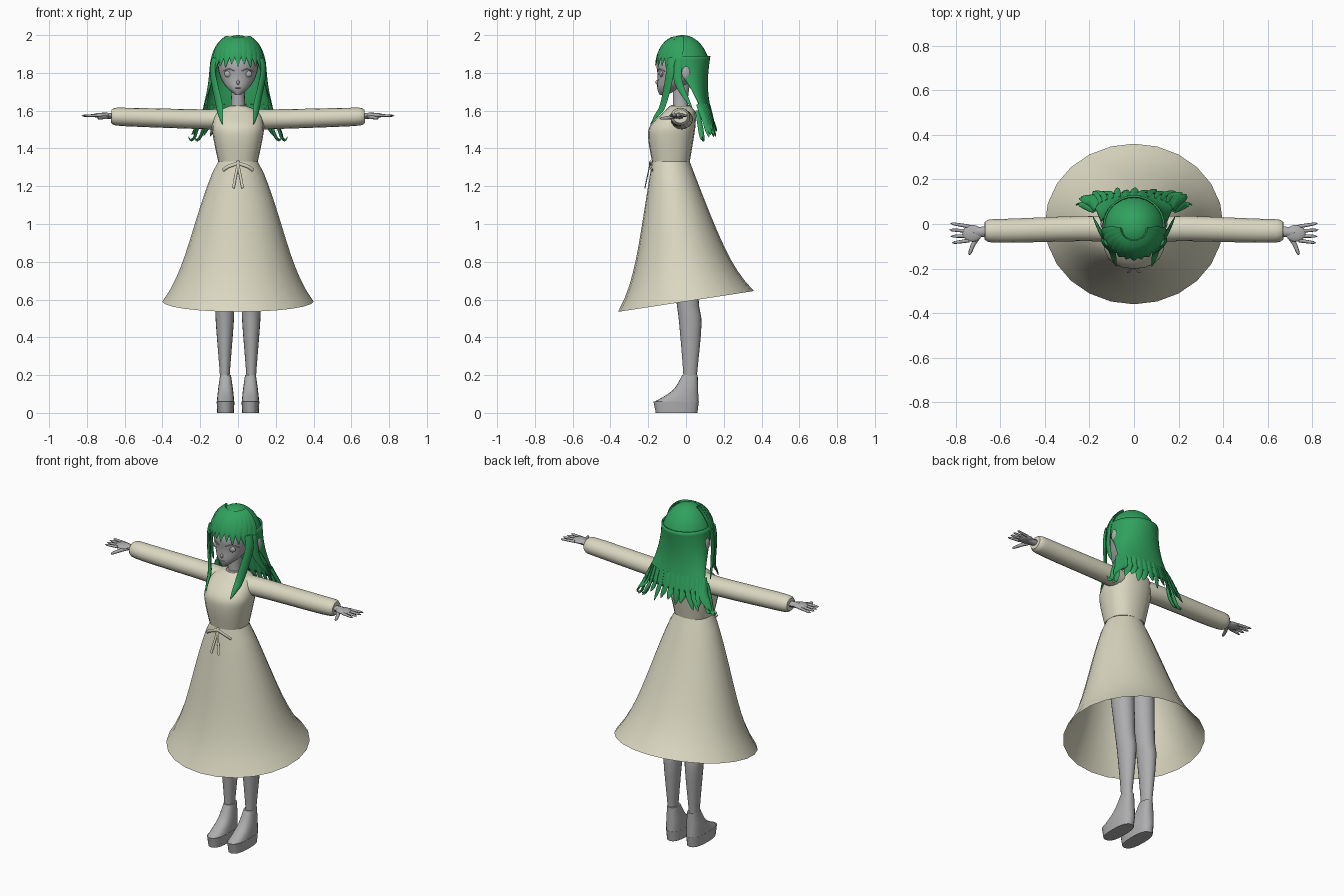
import bpy, bmesh, random
from math import sin, cos, pi, tau, copysign, radians
from mathutils import Vector

random.seed(4)
cube = bpy.data.objects.get("Cube")
if cube:
    bpy.data.objects.remove(cube, do_unlink=True)


def material(name, rgb):
    mat = bpy.data.materials.new(name)
    mat.use_nodes = True
    mat.diffuse_color = (*rgb, 1)
    mat.node_tree.nodes["Principled BSDF"].inputs["Base Color"].default_value = (*rgb, 1)
    return mat


CLOTH = material("cream cloth", (.7, .68, .53))
SKIN = material("plain grey", (.42, .42, .43))
HAIR = material("green hair", (.03, .36, .11))
SIDES = (("left", 1), ("right", -1))
FRONT, UP = (0, -1, 0), (0, 0, 1)


def finish(obj, mat):
    """Give an object its colour and smooth shading with sharp edges kept."""
    obj.data.materials.append(mat)
    bpy.ops.object.select_all(action="DESELECT")
    obj.select_set(True)
    bpy.context.view_layer.objects.active = obj
    bpy.ops.object.shade_smooth_by_angle(angle=radians(50))
    return obj


def smooth(rows, steps):
    """Catmull-Rom refinement of a list of equal-length tuples."""
    out = []
    last = len(rows) - 1
    for i in range(last):
        four = [rows[max(0, min(last, i + j))] for j in (-1, 0, 1, 2)]
        for step in range(steps):
            t = step / steps
            out.append(tuple(b + t / 2 * (c - a + t * (2 * a - 5 * b + 4 * c - d + t * (3 * (b - c) + d - a)))
                             for a, b, c, d in zip(*four)))
    return out + [tuple(rows[-1])]


def loft(name, rings, mat, closed=True, caps=True):
    """Skin a list of point rings, optionally with end caps."""
    bm = bmesh.new()
    loops = [[bm.verts.new(point) for point in ring] for ring in rings]
    count = len(loops[0])
    for low, high in zip(loops, loops[1:]):
        for i in range(count if closed else count - 1):
            j = (i + 1) % count
            bm.faces.new((low[i], low[j], high[j], high[i]))
    if caps:
        bm.faces.new(loops[0])
        bm.faces.new(loops[-1])
    bmesh.ops.recalc_face_normals(bm, faces=bm.faces)
    mesh = bpy.data.meshes.new(name)
    bm.to_mesh(mesh)
    bm.free()
    obj = bpy.data.objects.new(name, mesh)
    bpy.context.collection.objects.link(obj)
    return finish(obj, mat)


def around(angle, z, half, front, back, square=1):
    """Point on a level oval section; angle zero is the back."""
    s, c = sin(angle), cos(angle)
    return Vector((half * copysign(abs(s) ** square, s),
                   (front + back) / 2 + (back - front) / 2 * copysign(abs(c) ** square, c), z))


def body(name, rows, mat, x=0, sides=20, square=1, steps=4):
    """Stack of level sections given as z, half width, front y, back y."""
    rings = [[around(tau * i / sides, *row, square) + Vector((x, 0, 0)) for i in range(sides)]
             for row in smooth(rows, steps)]
    return loft(name, rings, mat)


def even(t):
    return 1


def leaf(t):
    return sin(pi * (1 + 3 * t) / 4)


def fingertip(t):
    return (1 - .3 * t) * (1 - t ** 8) ** .5


def cuff(t):
    return 1 - .15 * t - .2 * t ** 20


def tube(name, path, width, depth, mat, shape=even, ref=None, sides=8):
    """Flattened tube; depth lies along ref, or away from the upright axis."""
    points = [Vector(p) for p in smooth(path, 5)]
    last = len(points) - 1
    rings = []
    for i, p in enumerate(points):
        along = (points[min(i + 1, last)] - points[max(i - 1, 0)]).normalized()
        out = Vector(ref or (p.x, p.y, 0))
        out = (out - along * out.dot(along)).normalized()
        across = along.cross(out)
        size = max(shape(i / last), .03)
        rings.append([p + size * (across * width * cos(tau * j / sides) + out * depth * sin(tau * j / sides))
                      for j in range(sides)])
    return loft(name, rings, mat)


def ball(name, place, size, mat):
    bpy.ops.mesh.primitive_uv_sphere_add(segments=16, ring_count=10, location=place)
    obj = bpy.context.object
    obj.name = name
    obj.scale = size
    return finish(obj, mat)


# Skirt: widens quickly at the waist, flares at the hem and dips at the front
def skirt_point(t, angle):
    flare = .06 * t ** 6
    point = around(angle, 1.33 - .74 * t, .105 + .235 * t ** .8 + flare,
                   -.18 - .12 * t - flare, .02 + .28 * t + flare)
    point.z += .055 * t * t * cos(angle)
    return point


loft("skirt", [[skirt_point(row / 12, tau * i / 24) for i in range(24)] for row in range(13)],
     CLOTH, caps=False)

# Bodice and collar
body("bodice", [(1.33, .105, -.18, .02), (1.45, .13, -.2, .04), (1.52, .137, -.19, .05),
                (1.59, .115, -.12, .05), (1.625, .045, -.085, .02)], CLOTH, square=.85)
body("collar", [(1.61, .05, -.09, .02), (1.63, .043, -.08, .02)], CLOTH)

# Neck, head and face
body("neck", [(1.6, .045, -.07, .02), (1.65, .036, -.07, .01), (1.74, .038, -.07, .02)], SKIN)
body("head", [(1.683, .012, -.14, -.1), (1.72, .058, -.152, -.03), (1.78, .094, -.15, .07),
              (1.87, .105, -.15, .1), (1.97, .04, -.07, .04)], SKIN, sides=24)
ball("nose", (0, -.152, 1.75), (.008, .01, .012), SKIN)
ball("mouth", (0, -.15, 1.72), (.018, .005, .002), SKIN)
ball("bow_knot", (0, -.188, 1.322), (.01, .008, .014), CLOTH)

for side, s in SIDES:
    ball(f"eye_{side}", (s * .05, -.13, 1.795), (.024, .01, .018), SKIN)
    tube(f"eyelash_{side}", [(s * .02, -.149, 1.81), (s * .05, -.138, 1.82), (s * .085, -.106, 1.805)],
         .003, .004, SKIN, leaf, FRONT)
    ball(f"ear_{side}", (s * .138, 0, 1.8), (.012, .022, .035), SKIN)

    # Bow
    tube(f"bow_loop_{side}", [(0, -.19, 1.322), (s * .05, -.19, 1.305), (s * .08, -.178, 1.285)],
         .009, .004, CLOTH, ref=FRONT)
    tube(f"bow_tail_{side}", [(0, -.19, 1.32), (s * .025, -.218, 1.19)], .007, .003, CLOTH, ref=FRONT)

    # Sleeve and hand
    tube(f"sleeve_{side}", [(s * .07, -.03, 1.555), (s * .2, -.02, 1.555), (s * .55, -.03, 1.565),
                            (s * .67, -.03, 1.57)], .06, .055, CLOTH, cuff, UP, sides=16)
    tube(f"wrist_{side}", [(s * .65, -.033, 1.57), (s * .72, -.038, 1.575)], .023, .016, SKIN, ref=UP)
    ball(f"palm_{side}", (s * .725, -.042, 1.575), (.045, .038, .014), SKIN)
    for finger in range(4):
        spread = .021 * finger - .032
        reach = .83 - .4 * abs(spread - .012) ** 1.1
        tube(f"finger_{finger + 1}_{side}", [(s * .74, spread - .042, 1.575),
                                             (s * reach, 1.4 * spread - .04, 1.573)],
             .009, .008, SKIN, fingertip, UP)
    tube(f"thumb_{side}", [(s * .69, -.045, 1.57), (s * .72, -.09, 1.563), (s * .74, -.14, 1.558)],
         .012, .011, SKIN, fingertip, UP)

    # Leg, shoe and platform sole
    body(f"leg_{side}", [(1.1, .075, -.12, .05), (.62, .053, -.055, .065), (.47, .047, -.036, .082),
                         (.2, .026, -.014, .058), (.15, .028, -.02, .058)], SKIN, x=s * .07)
    body(f"shoe_{side}", [(.2, .029, -.02, .062), (.12, .04, -.07, .064), (.06, .046, -.165, .067)],
         SKIN, x=s * .066, square=.8)
    body(f"shoe_sole_{side}", [(.06, .047, -.172, .068), (0, .044, -.16, .06)],
         SKIN, x=s * .066, square=.8)


# Hair cap: an egg-shaped scalp that also guides the fringe
def scalp(angle, lift):
    return Vector((.146 * sin(angle) * cos(lift), .148 * cos(angle) * cos(lift) - .018, 1.8 + .2 * sin(lift)))


loft("hair_cap", [[scalp(tau * i / 32, radians(lift)) for i in range(32)] for lift in range(23, 90, 6)], HAIR)

LOCKS = 13
for i in range(LOCKS):
    off = 2 * i / (LOCKS - 1) - 1
    low = .17 - .24 * off * off + .06 * (i % 2)
    path = [scalp(pi + off * (1.3 + .15 * t), 1.2 * (1 - t) + low * t) for t in (0, .25, .5, .75, 1)]
    tube(f"fringe_{i + 1}", path, .032, .008, HAIR, leaf)


# Back hair: a sheet that leaves the face open and spreads over the shoulders
def sheet_point(t, off):
    edge = 1.4 + 1.1 * (1 - t) ** 2
    return around(off * edge, 1.89 - .34 * t, .135 + .065 * t * t,
                  .2 * t - .15, .125 - .02 * sin(pi * t) + .015 * t)


back = loft("back_hair", [[sheet_point(row / 16, i / 15) for i in range(-15, 16)] for row in range(17)],
            HAIR, closed=False, caps=False)
solid = back.modifiers.new("thickness", "SOLIDIFY")
solid.thickness = .008
solid.offset = 0

# Tapering ends below the sheet
for i in range(-7, 8):
    start, base = sheet_point(.75, i / 7), sheet_point(1, i / 7)
    drift = Vector((base.x * .2 + random.uniform(-.02, .02), random.uniform(.01, .03), random.uniform(-.1, -.05)))
    tube(f"hair_end_{i + 8}", [start, base, base + drift * .6, base + drift], .02, .007, HAIR, leaf)

for side, s in SIDES:
    # Long locks framing the face and resting on the chest
    tube(f"front_lock_{side}", [(s * .125, -.085, 1.88), (s * .134, -.085, 1.8), (s * .1, -.122, 1.63),
                                (s * .09, -.16, 1.57), (s * .08, -.19, 1.525)], .025, .01, HAIR, leaf)
    tube(f"side_lock_{side}", [(s * .138, -.04, 1.87), (s * .148, -.04, 1.75), (s * .185, .035, 1.61)],
         .024, .008, HAIR, leaf)

    # Curled outer ends
    for name, x in (("outer", .25), ("inner", .22)):
        tube(f"{name}_curl_{side}", [(s * .18, .06, 1.6), (s * (x - .04), .075, 1.52), (s * (x - .02), .085, 1.46),
                                     (s * x, .09, 1.445), (s * (x + .014), .085, 1.465)], .015, .007, HAIR, leaf)
